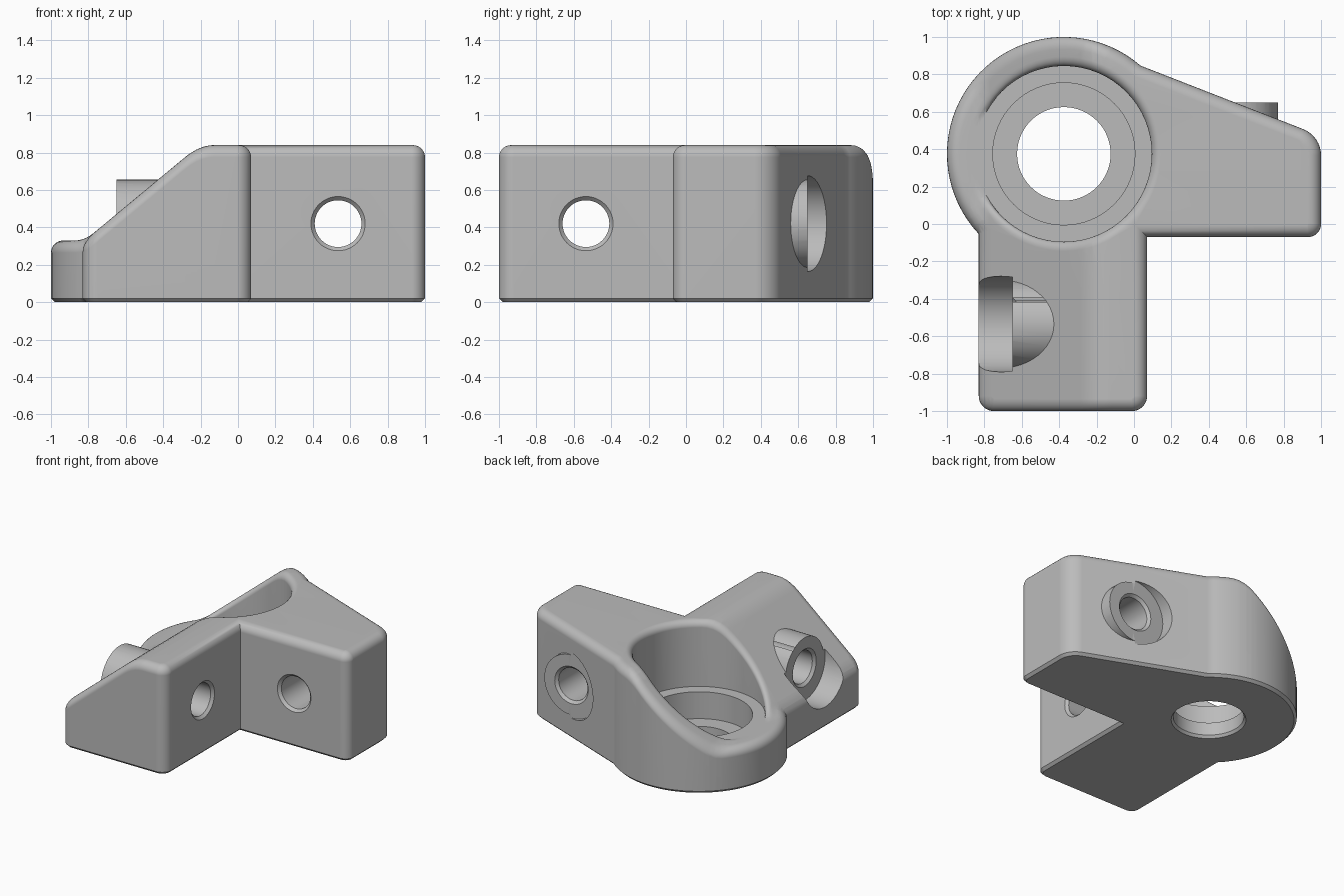
import bpy, bmesh
from math import sin, cos, tan, pi, radians
from mathutils import Vector, Matrix

if "Cube" in bpy.data.objects:
    bpy.data.objects.remove(bpy.data.objects["Cube"], do_unlink=True)

TOP, LOW = 0.84, 0.33          # full height, low ledge height
CENTRE, RADIUS = Vector((-0.375, 0.375)), 0.625
RIM, POCKET_RIM, POCKET = 0.065, 0.05, 0.47

grey = bpy.data.materials.new("plain grey")
grey.use_nodes = True
colour = (0.5, 0.5, 0.5, 1)
grey.diffuse_color = colour
grey.node_tree.nodes["Principled BSDF"].inputs["Base Color"].default_value = colour


def make_object(name, bm):
    bmesh.ops.recalc_face_normals(bm, faces=bm.faces[:])
    mesh = bpy.data.meshes.new(name)
    bm.to_mesh(mesh)
    bm.free()
    mesh.materials.append(grey)
    obj = bpy.data.objects.new(name, mesh)
    bpy.context.collection.objects.link(obj)
    return obj


def skin(bm, rings):
    """Join successive rings of points with quads; return first and last rings."""
    rows = [[bm.verts.new(p) for p in ring] for ring in rings]
    for a, b in zip(rows, rows[1:]):
        for i in range(len(a)):
            j = (i + 1) % len(a)
            bm.faces.new((a[i], a[j], b[j], b[i]))
    return rows[0], rows[-1]


def ring(radius, z, centre=(0, 0), n=64):
    return [(centre[0] + radius * cos(2 * pi * i / n),
             centre[1] + radius * sin(2 * pi * i / n), z) for i in range(n)]


def rounded(p, before, after, r, n=8):
    """Points of an arc replacing corner p."""
    if r == 0:
        return [p]
    u, v = (before - p).normalized(), (after - p).normalized()
    half = u.angle(v) / 2
    c = p + (u + v).normalized() * r / sin(half)
    s, e = p + u * r / tan(half) - c, p + v * r / tan(half) - c
    return [c + s.lerp(e, i / n).normalized() * r for i in range(n + 1)]


def inset(points, d):
    """Mitred inward offset of a counter-clockwise outline."""
    out = []
    for i, p in enumerate(points):
        a = (p - points[i - 1]).normalized()
        b = (points[(i + 1) % len(points)] - p).normalized()
        na, nb = Vector((a.y, -a.x)), Vector((b.y, -b.x))
        out.append(p - (na + nb) * d / (1 + na.dot(nb)))
    return out


def ramp(u, w):
    return 0 if u < -w else u if u > w else (u + w) ** 2 / (4 * w)


def top_height(x):
    slope = (TOP - LOW) / 0.615
    return LOW + slope * (ramp(x + 0.82, 0.05) - ramp(x + 0.205, 0.08))


# Plan outline: two arms and a round corner
arc = []
for i in range(41):
    t = radians(49 + (223.2 - 49) * i / 40)
    arc.append(CENTRE + RADIUS * Vector((cos(t), sin(t))))
corners = [((-0.83, -1), 0.08), ((0.07, -1), 0.08), ((0.07, -0.07), 0),
           ((1, -0.07), 0.07), ((1, 0.47), 0.15)]
path = [arc[-1]] + [Vector(c) for c, r in corners] + [arc[0]]
outline = list(arc)
for k, (c, r) in enumerate(corners):
    outline += rounded(path[k + 1], path[k], path[k + 2], r)

# Body: outer wall with rounded top rim, and stepped round pocket
bm = bmesh.new()
angles = [i * pi / 12 for i in range(7)]


def loop(d, z):
    return [(p.x, p.y, z) for p in inset(outline, d)]


outer = [loop(0.02, 0), loop(0, 0.02)]
outer += [loop(RIM * (1 - cos(a)), TOP - RIM * (1 - sin(a))) for a in angles]
inner = [ring(POCKET + POCKET_RIM * (1 - cos(a)), TOP - POCKET_RIM * (1 - sin(a)), CENTRE)
         for a in reversed(angles)]
steps = [(POCKET, LOW), (0.38, LOW), (0.38, 0.12), (0.25, 0.12), (0.25, 0.02), (0.265, 0)]
inner += [ring(r, z, CENTRE) for r, z in steps]
base_out, top_out = skin(bm, outer)
top_in, base_in = skin(bm, inner)
for pair, up in (((top_out, top_in), 1), ((base_out, base_in), -1)):
    edges = [bm.edges.get((r[i - 1], r[i])) for r in pair for i in range(len(r))]
    bmesh.ops.triangle_fill(bm, use_beauty=True, edges=edges, normal=(0, 0, up))

# Shear the top down to the low ledge on the right
cuts = [-0.87 + 0.02 * i for i in range(6)] + [-0.285 + 0.032 * i for i in range(6)]
for x in cuts:
    bmesh.ops.bisect_plane(bm, geom=bm.verts[:] + bm.edges[:] + bm.faces[:],
                           dist=0.0001, plane_co=(x, 0, 0), plane_no=(1, 0, 0))
for v in bm.verts:
    if v.co.z > 0.5:
        v.co.z += top_height(v.co.x) - TOP
        if (v.co.xy - CENTRE).length < POCKET + POCKET_RIM + 0.005:
            v.co.z = max(v.co.z, LOW)
bmesh.ops.remove_doubles(bm, verts=bm.verts[:], dist=0.001)
bmesh.ops.dissolve_degenerate(bm, edges=bm.edges[:], dist=0.0001)
body = make_object("corner_bracket", bm)


def combine(name, profile, matrix, operation):
    """Turn a profile into a round solid and add or cut it."""
    b = bmesh.new()
    first, last = skin(b, [ring(r, t, n=48) for t, r in profile])
    b.faces.new(first)
    b.faces.new(last)
    b.transform(matrix)
    tool = make_object(name, b)
    tool.hide_render = True
    mod = body.modifiers.new(name, 'BOOLEAN')
    mod.object, mod.operation, mod.solver = tool, operation, 'EXACT'
    bpy.context.view_layer.objects.active = body
    bpy.ops.object.modifier_apply(modifier=mod.name)
    bpy.data.objects.remove(tool, do_unlink=True)


# Screw seats: boss, then stepped and chamfered hole, one in each arm
SEAT = 0.72
boss = [(0.3, 0.235), (SEAT + 0.02, 0.235)]
hole = [(-0.02, 0.165), (0.02, 0.125), (SEAT - 0.02, 0.125), (SEAT, 0.145),
        (SEAT, 0.256), (SEAT + 0.45, 0.256)]
places = {
    "front": Matrix.Translation((0.07, -0.535, 0.42)) @ Matrix.Rotation(-pi / 2, 4, 'Y'),
    "left": Matrix.Translation((0.535, -0.07, 0.42)) @ Matrix.Rotation(-pi / 2, 4, 'X'),
}
for side, matrix in places.items():
    combine(side + "_screw_boss", boss, matrix, 'UNION')
    combine(side + "_screw_hole", hole, matrix, 'DIFFERENCE')

# Smooth shading with crisp edges
bpy.ops.object.select_all(action='DESELECT')
body.select_set(True)
bpy.context.view_layer.objects.active = body
bpy.ops.object.shade_smooth_by_angle(angle=radians(32))
weighted = body.modifiers.new("weighted_normals", 'WEIGHTED_NORMAL')
weighted.keep_sharp = True
